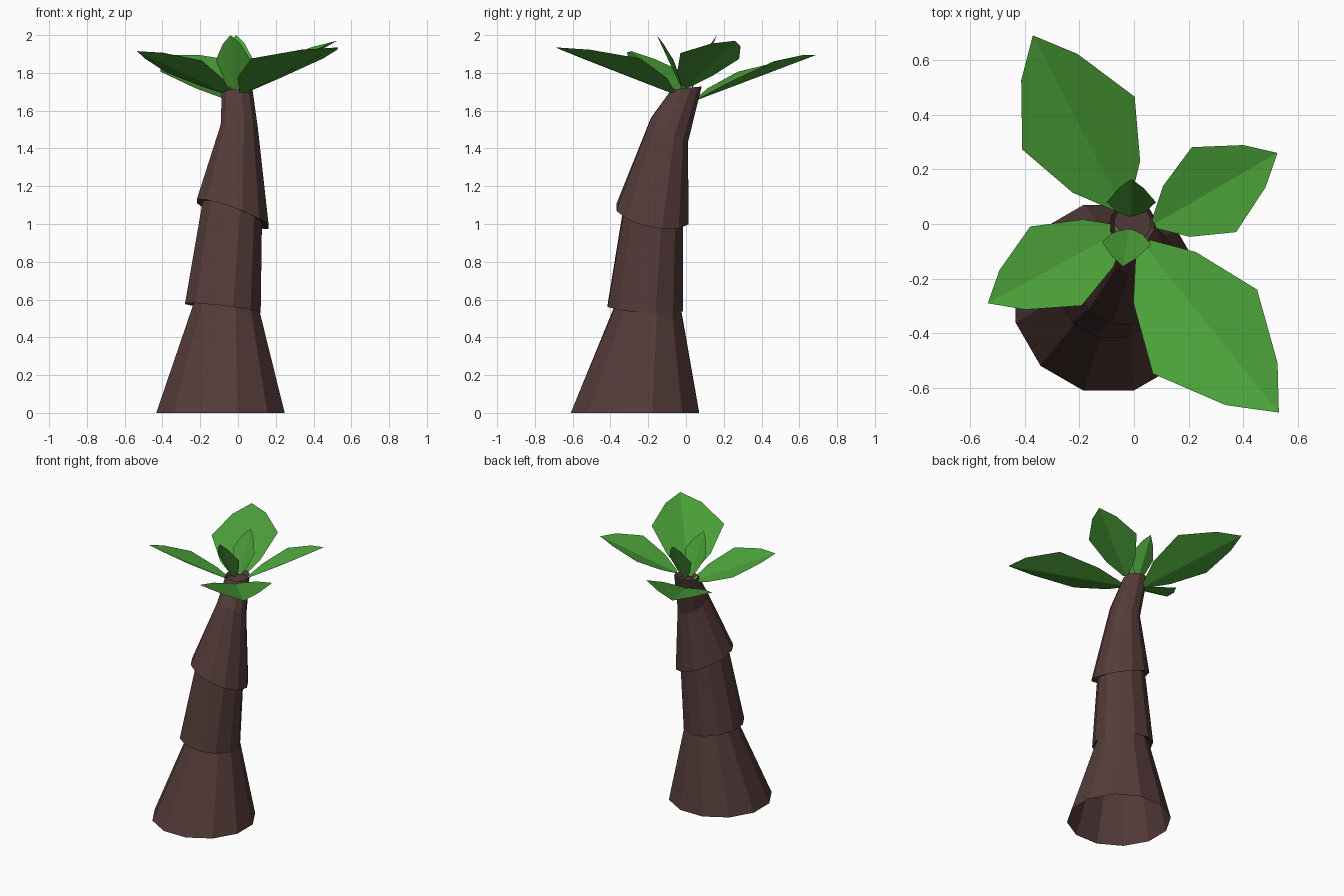
import bpy, bmesh, math
from mathutils import Vector

if "Cube" in bpy.data.objects:
    bpy.data.objects.remove(bpy.data.objects["Cube"])


def material(name, rgb):
    m = bpy.data.materials.new(name)
    m.diffuse_color = (*rgb, 1)
    m.use_nodes = True
    m.node_tree.nodes["Principled BSDF"].inputs["Base Color"].default_value = m.diffuse_color
    return m


BARK = material("bark_brown", (0.090, 0.045, 0.042))
GREEN = material("leaf_green", (0.072, 0.36, 0.041))


def finish(name, bm, mat):
    me = bpy.data.meshes.new(name)
    bm.to_mesh(me)
    bm.free()
    me.materials.append(mat)
    ob = bpy.data.objects.new(name, me)
    bpy.context.collection.objects.link(ob)
    return ob


# Trunk: 12-sided tilted rings (centre x, y, z, radius, slope in x, slope in y)
RINGS = [
    (-0.093, -0.270, 0.000, 0.352, 0.00, 0.00),
    (-0.060, -0.200, 0.565, 0.178, -0.12, -0.06),
    (-0.080, -0.215, 0.555, 0.207, -0.12, -0.06),
    (-0.030, -0.172, 1.060, 0.162, -0.36, -0.19),
    (-0.028, -0.178, 1.052, 0.197, -0.36, -0.19),
    (0.007, -0.087, 1.500, 0.102, -0.10, -0.60),
    (-0.005, 0.003, 1.720, 0.083, 0.00, 0.10),
    (-0.005, 0.003, 1.690, 0.068, 0.00, 0.10),
]
bm = bmesh.new()
loops = []
for cx, cy, cz, r, sx, sy in RINGS:
    loop = []
    for k in range(12):
        a = math.radians(15 + 30 * k)
        dx, dy = r * math.cos(a), r * math.sin(a)
        loop.append(bm.verts.new((cx + dx, cy + dy, cz + sx * dx + sy * dy)))
    loops.append(loop)
for lo, hi in zip(loops, loops[1:]):
    for k in range(12):
        j = (k + 1) % 12
        bm.faces.new((lo[k], lo[j], hi[j], hi[k]))
bm.faces.new(loops[-1])
finish("trunk", bm, BARK)

# Leaf outline: position along the midrib, share of the half width
OUTLINE = [(0, 0.1), (0.2, 0.6), (0.52, 1), (0.83, 0.5), (1, 0)]


def leaf(name, base, tip, half_width, roll=0.0, fold=0.25, skew=0.0):
    """Straight midrib with two folded-up halves; roll raises the left side."""
    base, tip = Vector(base), Vector(tip)
    axis = tip - base
    left = Vector((-axis.y, axis.x, 0)).normalized()
    normal = axis.cross(left).normalized()
    bm = bmesh.new()
    rows = []
    for t, w in OUTLINE:
        mid = base + axis * t
        w *= half_width
        row = [bm.verts.new(mid)]
        if w > 0:
            for s in (1, -1):
                side = left * (s * w + skew * w) + normal * w * (fold + s * roll)
                row.append(bm.verts.new(mid + side))
        rows.append(row)
    for a, b in zip(rows, rows[1:]):
        if len(b) == 3:
            bm.faces.new((a[0], b[0], b[1], a[1]))
            bm.faces.new((a[0], a[2], b[2], b[0]))
        else:
            bm.faces.new((a[0], b[0], a[1]))
            bm.faces.new((a[0], a[2], b[0]))
    finish(name, bm, GREEN)


# Four spreading leaves and two upright young ones
leaf("leaf_back_left", (-0.04, 0.055, 1.655), (-0.37, 0.69, 1.895), 0.227, -0.13)
leaf("leaf_front_right", (0.03, -0.07, 1.69), (0.53, -0.69, 1.935), 0.245, 0.0, 0.25, -0.1)
leaf("leaf_back_right", (0.075, 0.0, 1.72), (0.525, 0.26, 1.97), 0.175, -0.1)
leaf("leaf_front_left", (-0.04, -0.02, 1.68), (-0.535, -0.29, 1.915), 0.172, 0.2, 0.2)
leaf("young_leaf_back", (-0.01, 0.03, 1.71), (-0.01, 0.165, 2.0), 0.09)
leaf("young_leaf_front", (-0.02, -0.02, 1.71), (-0.04, -0.155, 2.0), 0.09, 0.1)
